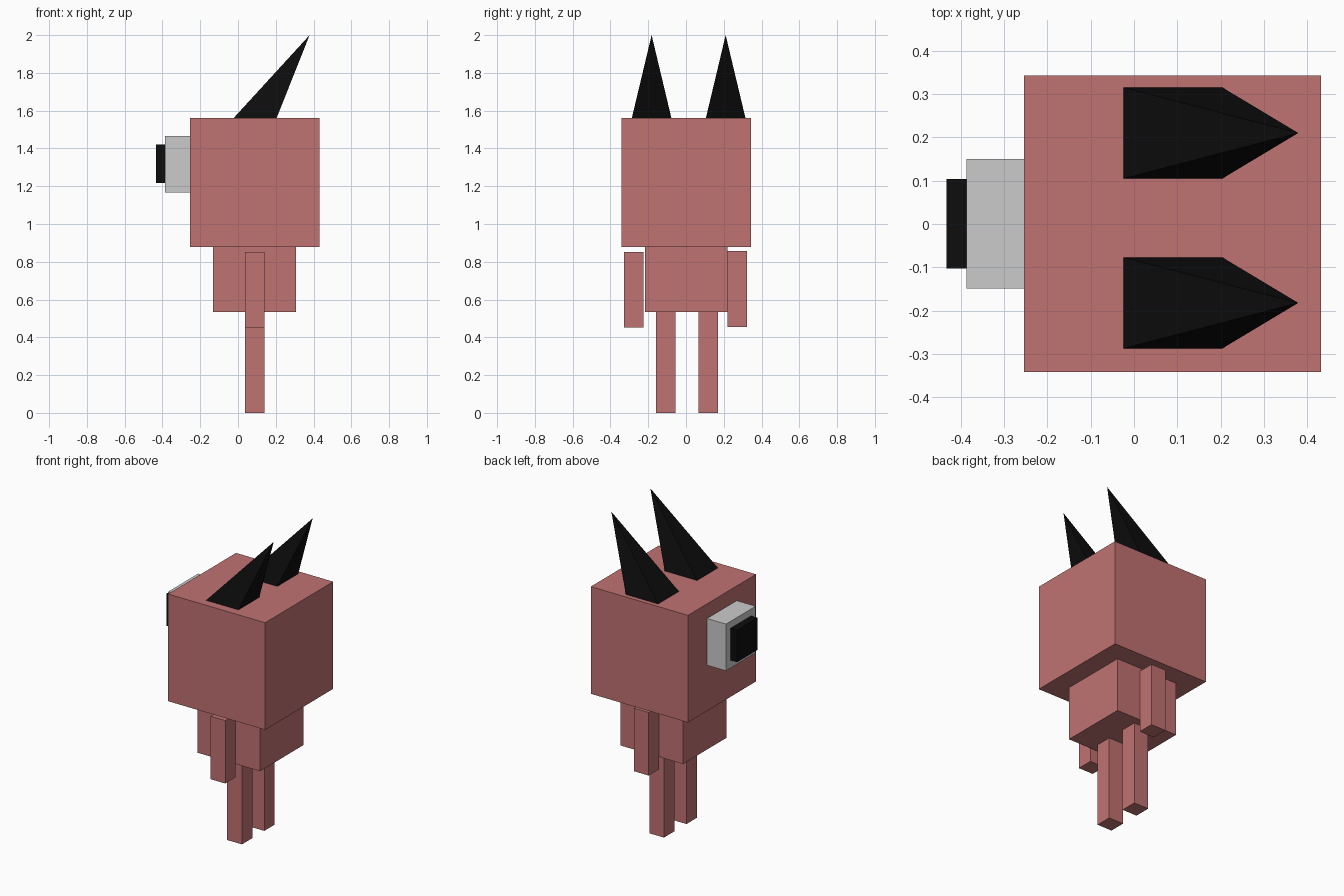
import bpy, bmesh

if "Cube" in bpy.data.objects:
    bpy.data.objects.remove(bpy.data.objects["Cube"])


def material(name, color):
    m = bpy.data.materials.new(name)
    m.diffuse_color = color
    m.use_nodes = True
    m.node_tree.nodes["Principled BSDF"].inputs["Base Color"].default_value = m.diffuse_color
    return m


RED = material("dusty_red", (0.527, 0.168, 0.168, 1))
BLACK = material("black", (0.004, 0.004, 0.004, 1))


def finish(name, bm, mat):
    bmesh.ops.recalc_face_normals(bm, faces=bm.faces)
    mesh = bpy.data.meshes.new(name)
    bm.to_mesh(mesh)
    bm.free()
    obj = bpy.data.objects.new(name, mesh)
    bpy.context.collection.objects.link(obj)
    if mat:
        mesh.materials.append(mat)
    return obj


def box(name, x, y, z, mat=None):
    """Box from (min, max) ranges."""
    bm = bmesh.new()
    bmesh.ops.create_cube(bm, size=1)
    for v in bm.verts:
        v.co = [r[0] if c < 0 else r[1] for c, r in zip(v.co, (x, y, z))]
    return finish(name, bm, mat)


def spike(name, x, y, z, tip_x, mat):
    """Four-sided pyramid whose tip leans along x."""
    bm = bmesh.new()
    base = [bm.verts.new((x[i], y[j], z[0])) for i, j in ((0, 0), (1, 0), (1, 1), (0, 1))]
    tip = bm.verts.new((tip_x, sum(y) / 2, z[1]))
    bm.faces.new(base)
    for i in range(4):
        bm.faces.new((base[i], base[(i + 1) % 4], tip))
    return finish(name, bm, mat)


# Head and torso
box("head", (-0.254, 0.431), (-0.342, 0.343), (0.877, 1.56), RED)
box("torso", (-0.133, 0.308), (-0.217, 0.219), (0.533, 0.877), RED)

# Eye on the -x side of the head
box("eye_white", (-0.387, -0.254), (-0.149, 0.15), (1.168, 1.466))
box("pupil", (-0.433, -0.387), (-0.103, 0.104), (1.218, 1.422), BLACK)

# Arms and legs share one thickness in x
LIMB_X = (0.036, 0.14)
box("right_arm", LIMB_X, (-0.328, -0.225), (0.452, 0.853), RED)
box("left_arm", LIMB_X, (0.219, 0.324), (0.454, 0.856), RED)
box("right_leg", LIMB_X, (-0.16, -0.056), (0, 0.533), RED)
box("left_leg", LIMB_X, (0.065, 0.17), (0, 0.533), RED)

# Swept-back horns
for name, y in (("right_horn", -0.182), ("left_horn", 0.21)):
    spike(name, (-0.024, 0.204), (y - 0.105, y + 0.105), (1.56, 2.0), 0.379, BLACK)
